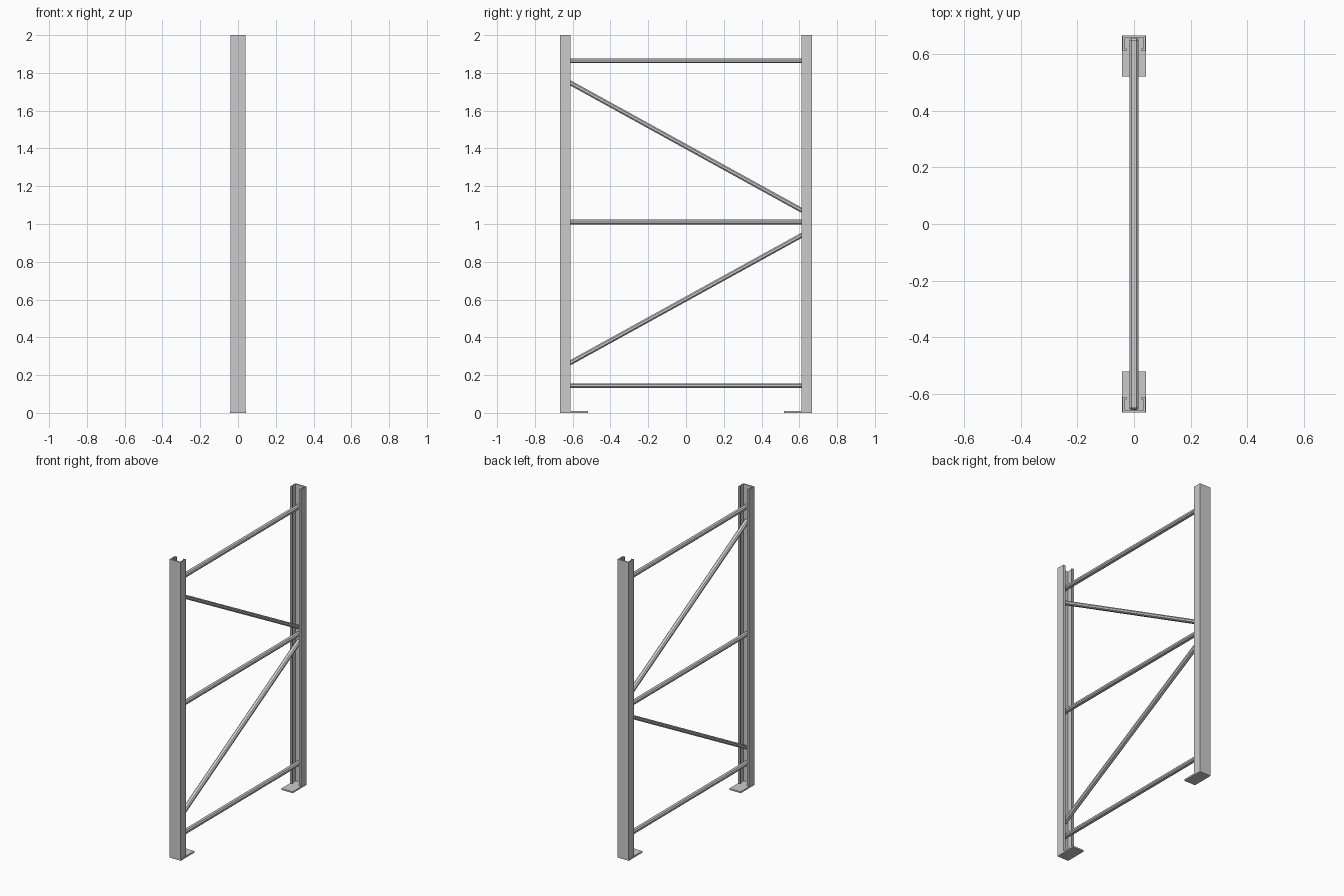
import bpy
from mathutils import Vector

if "Cube" in bpy.data.objects:
    bpy.data.objects.remove(bpy.data.objects["Cube"])


def mesh_object(name, verts, faces):
    me = bpy.data.meshes.new(name)
    me.from_pydata(verts, [], faces)
    me.update()
    ob = bpy.data.objects.new(name, me)
    bpy.context.collection.objects.link(ob)
    return ob


def sweep(name, profile, a, b, u, v):
    """Straight prism: closed 2D profile in axes u, v from point a to b."""
    a, b, u, v = (Vector(p) for p in (a, b, u, v))
    n = len(profile)
    if u.cross(v).dot(b - a) < 0:
        profile = profile[::-1]
    verts = [end + u * p + v * q for end in (a, b) for p, q in profile]
    faces = [(i, (i + 1) % n, n + (i + 1) % n, n + i) for i in range(n)]
    faces += [tuple(reversed(range(n))), tuple(range(n, 2 * n))]
    return mesh_object(name, verts, faces)


# Lipped channel section, half listed then mirrored (v points to rack inside)
W, D, T, LIP = 0.041, 0.055, 0.008, 0.026
half = [(W, 0), (W, D), (LIP, D), (LIP, D - T), (W - T, D - T), (W - T, T)]
channel = half + [(-x, y) for x, y in reversed(half)]

for name, s in (("front", -1), ("back", 1)):
    # Upright post
    y = s * 0.666
    sweep(name + "_post", channel, (0, y, 0), (0, y, 2), (1, 0, 0), (0, -s, 0))
    # Foot plate
    plate = [(-0.042, 0), (0.042, 0), (0.042, 0.146), (-0.042, 0.146)]
    sweep(name + "_foot_plate", plate, (0, y, 0), (0, y, 0.01),
          (1, 0, 0), (0, -s, 0))

# Brace section with chamfered corners
A, B, C = 0.016, 0.0125, 0.007
quarter = [(A, B - C), (A - C, B)]
tube = (quarter + [(-x, y) for x, y in reversed(quarter)]
        + [(-x, -y) for x, y in quarter]
        + [(x, -y) for x, y in reversed(quarter)])

braces = {
    "bottom_brace": (0.144, 0.144),
    "lower_diagonal": (0.245, 0.961),
    "middle_brace": (1.01, 1.01),
    "upper_diagonal": (1.768, 1.052),
    "top_brace": (1.864, 1.864),
}
for name, (z0, z1) in braces.items():
    a, b = Vector((0, -0.65, z0)), Vector((0, 0.65, z1))
    up = Vector((1, 0, 0)).cross((b - a).normalized())
    sweep(name, tube, a, b, (1, 0, 0), up)
